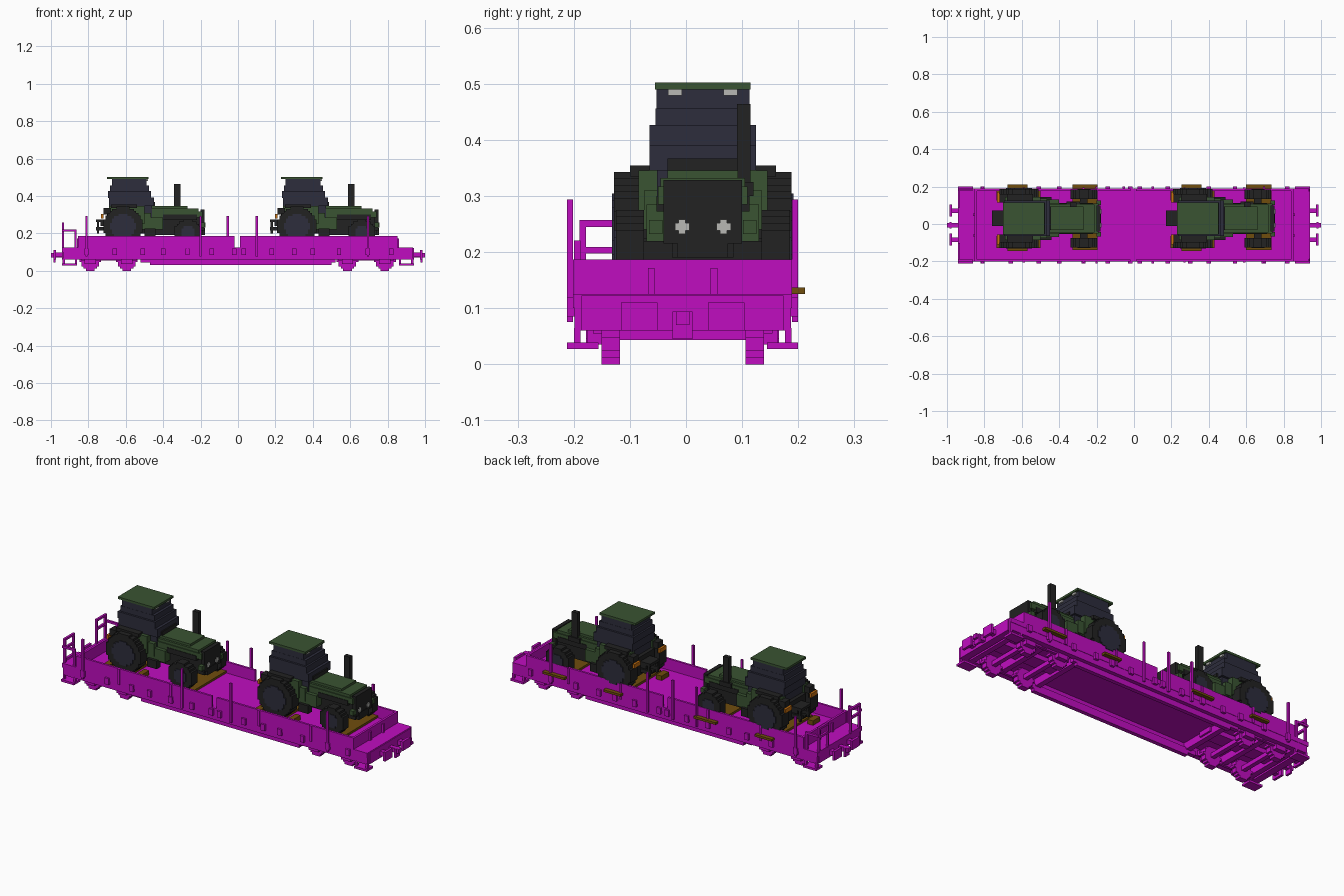
import bpy, bmesh, math
from mathutils import Vector

cube = bpy.data.objects.get("Cube")
if cube:
    bpy.data.objects.remove(cube, do_unlink=True)

V = 0.0117          # block size
CY = -0.006         # wagon centre line
TY = 0.03           # tractor centre line


def material(name, rgb):
    m = bpy.data.materials.new(name)
    m.use_nodes = True
    m.diffuse_color = (*rgb, 1)
    m.node_tree.nodes["Principled BSDF"].inputs["Base Color"].default_value = (*rgb, 1)
    return m


MAGENTA = material("magenta", (0.53, 0.004, 0.53))
GREEN = material("dark green", (0.042, 0.088, 0.032))
BLACK = material("black", (0.016, 0.016, 0.016))
NAVY = material("dark navy glass", (0.026, 0.026, 0.045))
WOOD = material("brown wood", (0.16, 0.075, 0.004))
ORANGE = material("orange", (0.60, 0.17, 0.005))
LAMP = material("light grey", (0.48, 0.48, 0.46))


def part(name, mat, boxes):
    """One object from boxes given as (x0, x1, y0, y1, z0, z1)."""
    bm = bmesh.new()
    for x0, x1, y0, y1, z0, z1 in boxes:
        verts = bmesh.ops.create_cube(bm, size=1)["verts"]
        size = Vector((x1 - x0, y1 - y0, z1 - z0))
        mid = Vector((x0 + x1, y0 + y1, z0 + z1)) / 2
        for v in verts:
            v.co = Vector(a * b for a, b in zip(v.co, size)) + mid
    me = bpy.data.meshes.new(name)
    bm.to_mesh(me)
    bm.free()
    me.materials.append(mat)
    ob = bpy.data.objects.new(name, me)
    bpy.context.collection.objects.link(ob)
    return ob


def disc(cx, cz, r, y0, y1):
    """Stepped blocky disc with its axle along y."""
    n = max(3, round(2 * r / V))
    h = 2 * r / n
    out = []
    for i in range(n):
        z = -r + i * h
        w = max(V, round(math.sqrt(r * r - (z + h / 2) ** 2) / V) * V)
        out.append((cx - w, cx + w, y0, y1, cz + z, cz + z + h))
    return out


def mirror_y(boxes, c):
    return boxes + [(x0, x1, 2 * c - y1, 2 * c - y0, z0, z1) for x0, x1, y0, y1, z0, z1 in boxes]


def mirror_x(boxes):
    return boxes + [(-x1, -x0, y0, y1, z0, z1) for x0, x1, y0, y1, z0, z1 in boxes]


def sides(boxes):
    """Boxes with y measured outward from the wagon centre, on both sides."""
    return mirror_y([(a, b, c + CY, d + CY, e, f) for a, b, c, d, e, f in boxes], CY)


# ---- Wagon body
part("deck", MAGENTA, [(-0.94, 0.935, CY - 0.195, CY + 0.195, 0.10, 0.125)])
part("side_sills", MAGENTA, sides([(-0.935, 0.935, 0.165, 0.193, 0.06, 0.124)]))
part("end_beams", MAGENTA, mirror_x([(0.90, 0.94, CY - 0.18, CY + 0.18, 0.06, 0.123)]))
part("side_walls", MAGENTA, sides([(-0.855, -0.02, 0.183, 0.195, 0.12, 0.187),
                                   (0.01, 0.85, 0.183, 0.195, 0.12, 0.187)]))
part("end_walls", MAGENTA, mirror_x([(0.84, 0.852, CY - 0.195, CY + 0.195, 0.12, 0.187)]))
part("end_wall_ribs", MAGENTA,
     mirror_x(sides([(0.852, 0.862, 0.05, 0.062, 0.12, 0.172)])))

# Fishbelly beams, stepped at the ends
part("belly_beams", MAGENTA, sides([(-0.52, 0.52, 0.15, 0.172, 0.045, 0.07),
                                    (-0.47, 0.50, 0.15, 0.172, 0.03, 0.046)]))
part("cross_beams", MAGENTA,
     mirror_x([(x, x + 0.03, CY - 0.17, CY + 0.17, 0.06, 0.101) for x in (0.46, 0.68, 0.86)]))
part("centre_beam", MAGENTA, mirror_x([(0.45, 0.93, CY - 0.04, CY + 0.04, 0.075, 0.101)]))

# Stakes and their pockets
stakes = [(x - 0.006, x + 0.006, 0.195, 0.206, 0.075, 0.294) for x in (-0.81, -0.2, 0.1, 0.695)]
part("stakes", MAGENTA, sides(stakes))
part("extra_stake", MAGENTA, [(-0.061, -0.049, CY + 0.195, CY + 0.206, 0.075, 0.294)])
part("stake_pockets", MAGENTA,
     sides([(x - 0.012, x + 0.012, 0.193, 0.206, 0.085, 0.12)
            for x in (-0.81, -0.66, -0.51, -0.4, -0.27, -0.14, -0.02, 0.03, 0.18, 0.3,
                      0.4, 0.54, 0.695, 0.82)]))
part("wall_hinges", MAGENTA,
     sides([(x - 0.006, x + 0.006, 0.193, 0.201, 0.10, 0.187)
            for x in (-0.59, -0.27, 0.27, 0.59)]))

# Bogies
axles = [-0.79, -0.595, 0.585, 0.785]
wheels, shafts, boxes = [], [], []
for x in axles:
    wheels += disc(x, 0.054, 0.054, CY + 0.112, CY + 0.145)
    shafts.append((x - 0.012, x + 0.012, CY - 0.13, CY + 0.13, 0.043, 0.066))
    boxes.append((x - 0.03, x + 0.03, 0.145, 0.17, 0.035, 0.08))
part("rail_wheels", MAGENTA, mirror_y(wheels, CY))
part("axles", MAGENTA, shafts)
part("axle_boxes", MAGENTA, sides(boxes))
part("bogie_frames", MAGENTA, sides([(c - 0.15, c + 0.15, 0.145, 0.16, 0.055, 0.085)
                                     for c in (-0.69, 0.685)]))

# Buffers, couplers and corner steps
part("buffers", MAGENTA, mirror_x(sides([(0.93, 0.972, 0.065, 0.09, 0.073, 0.098),
                                         (0.972, 0.986, 0.045, 0.11, 0.06, 0.11)])))
part("couplers", MAGENTA, mirror_x([(0.93, 1.0, CY - 0.012, CY + 0.012, 0.07, 0.094),
                                    (0.975, 0.987, CY - 0.018, CY + 0.018, 0.045, 0.094)]))
part("corner_steps", MAGENTA, mirror_x(sides([(0.86, 0.94, 0.15, 0.206, 0.027, 0.039),
                                              (0.86, 0.872, 0.182, 0.194, 0.038, 0.065),
                                              (0.925, 0.937, 0.182, 0.194, 0.038, 0.065)])))
# Handrail frames on the end platform
part("platform_handrails", MAGENTA, sides([(-0.942, -0.93, 0.172, 0.184, 0.12, 0.257),
                                           (-0.942, -0.93, 0.095, 0.107, 0.12, 0.257),
                                           (-0.942, -0.93, 0.095, 0.184, 0.245, 0.257),
                                           (-0.942, -0.93, 0.095, 0.184, 0.197, 0.209),
                                           (-0.875, -0.863, 0.182, 0.194, 0.12, 0.22),
                                           (-0.942, -0.863, 0.182, 0.194, 0.209, 0.221)]))


# ---- Tractors, facing +x; dx shifts the whole machine along the wagon
def tractor(tag, dx):
    def add(name, mat, items):
        ob = part(f"{tag}_{name}", mat, items)
        ob.location.x = dx

    def both(items):
        return mirror_y([(a, b, TY + c, TY + d, e, f) for a, b, c, d, e, f in items], TY)

    RX, RZ, FX, FZ = -0.615, 0.238, -0.268, 0.203
    # Wheels
    add("rear_tyres", BLACK, mirror_y(disc(RX, RZ, 0.105, TY + 0.095, TY + 0.158), TY))
    add("rear_hubs", NAVY, mirror_y(disc(RX, RZ, 0.066, TY + 0.14, TY + 0.162), TY))
    add("front_tyres", BLACK, mirror_y(disc(FX, FZ, 0.072, TY + 0.105, TY + 0.155), TY))
    add("front_hubs", NAVY, mirror_y(disc(FX, FZ, 0.036, TY + 0.14, TY + 0.158), TY))
    add("axles", BLACK, both([(RX - 0.03, RX + 0.03, 0, 0.1, 0.21, 0.26),
                              (FX - 0.02, FX + 0.02, 0, 0.11, 0.185, 0.22)]))
    # Fenders
    add("rear_fenders", BLACK, both([(-0.68, -0.54, 0.085, 0.13, 0.335, 0.354),
                                     (-0.72, -0.68, 0.085, 0.13, 0.30, 0.335)]))
    add("inner_fenders", GREEN, both([(-0.69, -0.50, 0.08, 0.115, 0.25, 0.345),
                                      (-0.50, -0.465, 0.07, 0.105, 0.24, 0.31)]))
    add("tail_lights", ORANGE, both([(-0.732, -0.72, 0.085, 0.14, 0.28, 0.303)]))
    # Chassis and engine
    add("chassis", BLACK, both([(-0.70, -0.46, 0, 0.08, 0.20, 0.30),
                                (-0.46, -0.19, 0, 0.055, 0.19, 0.30)]))
    add("fuel_tanks", GREEN, both([(-0.51, -0.40, 0.055, 0.10, 0.22, 0.285)]))
    add("cab_steps", BLACK, both([(-0.50, -0.44, 0.08, 0.115, 0.18, 0.225)]))
    add("rear_hitch", BLACK, both([(-0.76, -0.70, 0.025, 0.042, 0.215, 0.235),
                                   (-0.76, -0.735, 0.0, 0.042, 0.26, 0.275),
                                   (-0.755, -0.743, 0.028, 0.042, 0.20, 0.275),
                                   (-0.735, -0.70, 0.0, 0.042, 0.24, 0.275)]))
    # Hood with stepped nose
    add("hood", GREEN, both([(-0.46, -0.27, 0, 0.063, 0.33, 0.345),
                             (-0.46, -0.21, 0, 0.075, 0.315, 0.332),
                             (-0.46, -0.19, 0, 0.080, 0.285, 0.317)]))
    add("hood_vents", BLACK, both([(-0.40, -0.22, 0.06, 0.083, 0.272, 0.300)]))
    add("grille", BLACK, both([(-0.20, -0.178, 0, 0.07, 0.215, 0.328)]))
    add("front_weight", BLACK, both([(-0.20, -0.176, 0, 0.045, 0.19, 0.228)]))
    add("nose_corners", GREEN, both([(-0.20, -0.176, 0.072, 0.096, 0.232, 0.257)]))
    add("headlights", LAMP, both([(-0.18, -0.174, 0.024, 0.050, 0.238, 0.252),
                                  (-0.18, -0.174, 0.031, 0.043, 0.232, 0.258)]))
    # Cab
    add("cab", NAVY, both([(-0.675, -0.49, 0, 0.083, 0.455, 0.492),
                           (-0.685, -0.475, 0, 0.084, 0.425, 0.456),
                           (-0.695, -0.465, 0, 0.095, 0.39, 0.426),
                           (-0.69, -0.45, 0, 0.095, 0.345, 0.391),
                           (-0.68, -0.46, 0, 0.082, 0.25, 0.346)]))
    add("roof", GREEN, both([(-0.70, -0.478, 0, 0.085, 0.490, 0.502)]))
    add("roof_lights", LAMP, both([(-0.492, -0.482, 0.037, 0.062, 0.479, 0.490)]))
    add("windscreen_base", BLACK, both([(-0.455, -0.443, 0, 0.063, 0.345, 0.367)]))
    # Exhaust stack on the left
    add("exhaust", BLACK, [(-0.343, -0.308, TY + 0.061, TY + 0.085, 0.30, 0.464),
                           (-0.36, -0.29, TY + 0.061, TY + 0.09, 0.30, 0.325)])
    # Timber beams under the wheels, poking through the far wall
    add("timber_beams", WOOD, [(-0.675, -0.57, -0.145, 0.212, 0.125, 0.137),
                               (-0.33, -0.195, -0.14, 0.212, 0.125, 0.137)])
    add("wheel_chocks", WOOD, both([(-0.735, -0.70, 0.095, 0.158, 0.125, 0.15),
                                    (-0.53, -0.50, 0.095, 0.158, 0.125, 0.15)]))


tractor("rear_tractor", 0.0)
tractor("front_tractor", 0.93)
